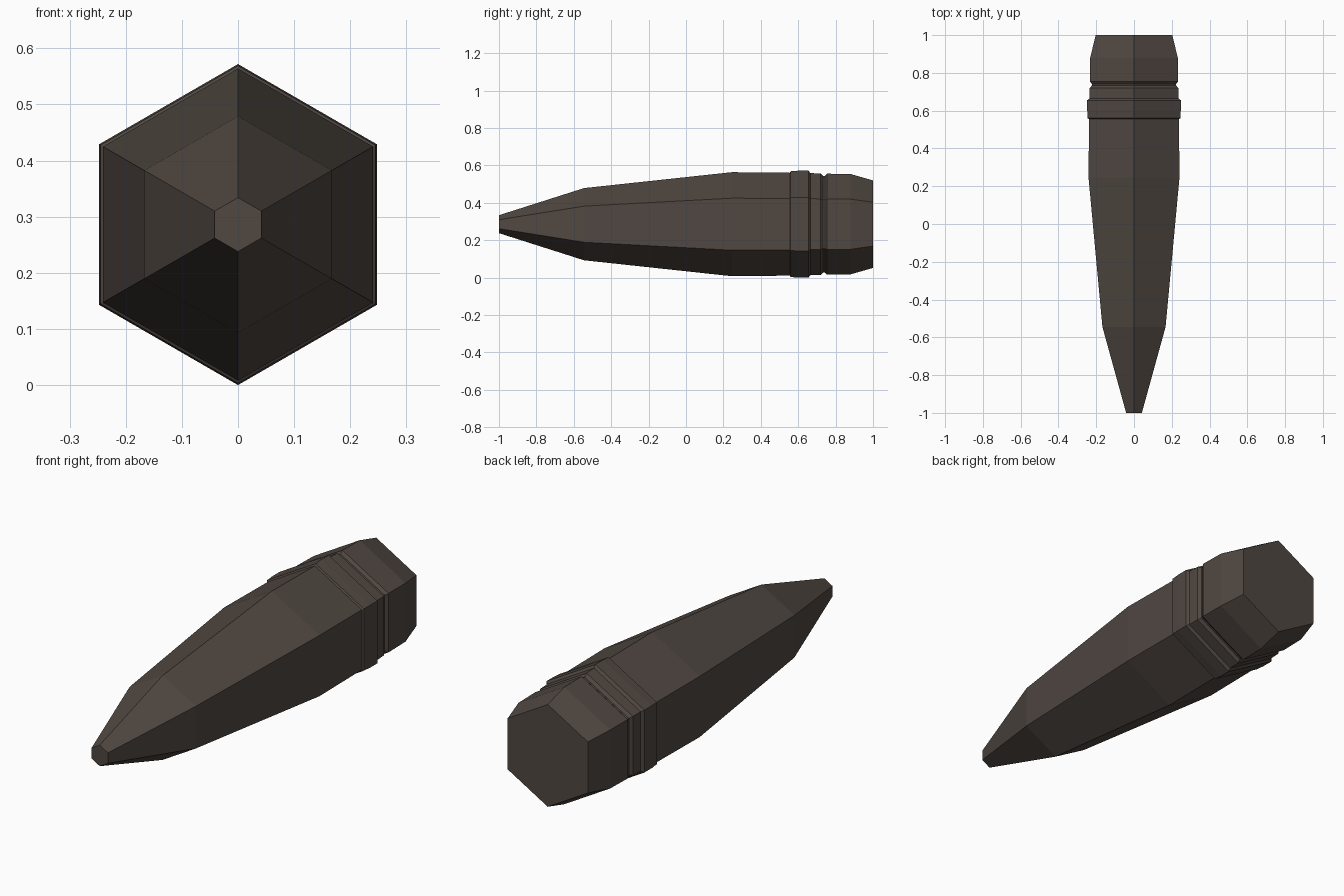
import bpy, bmesh, math

if "Cube" in bpy.data.objects:
    bpy.data.objects.remove(bpy.data.objects["Cube"])

SIDES = 6
CENTRE_Z = 0.286

# One dark metal colour for the whole projectile
metal = bpy.data.materials.new("dark brown metal")
metal.diffuse_color = (0.080, 0.063, 0.053, 1)
metal.use_nodes = True
metal.node_tree.nodes["Principled BSDF"].inputs["Base Color"].default_value = metal.diffuse_color

# Profile from nose to base: (y position, corner radius)
profile = [
    (-1.0, 0.048), (-0.545, 0.193),               # blunt nose
    (0.245, 0.278), (0.555, 0.275),               # long tapered body
    (0.56, 0.283), (0.58, 0.284), (0.60, 0.286),  # raised driving band
    (0.655, 0.286), (0.665, 0.273),
    (0.72, 0.271), (0.733, 0.258), (0.742, 0.258), (0.755, 0.270),  # groove
    (0.88, 0.268), (1.0, 0.234),                  # chamfered base
]


def hex_loft(name, rings, material):
    """Loft flat-sided rings along y, with a corner pointing up, and cap both ends."""
    bm = bmesh.new()
    loops = []
    for y, r in rings:
        angles = [math.pi / 2 + math.tau * i / SIDES for i in range(SIDES)]
        loops.append([bm.verts.new((r * math.cos(a), y, CENTRE_Z + r * math.sin(a)))
                      for a in angles])
    for a, b in zip(loops, loops[1:]):
        for i in range(SIDES):
            j = (i + 1) % SIDES
            bm.faces.new((a[i], a[j], b[j], b[i]))
    bm.faces.new(loops[0])
    bm.faces.new(loops[-1])
    bmesh.ops.recalc_face_normals(bm, faces=bm.faces)
    mesh = bpy.data.meshes.new(name)
    bm.to_mesh(mesh)
    bm.free()
    mesh.materials.append(material)
    obj = bpy.data.objects.new(name, mesh)
    bpy.context.collection.objects.link(obj)
    return obj


hex_loft("projectile_body", profile, metal)
